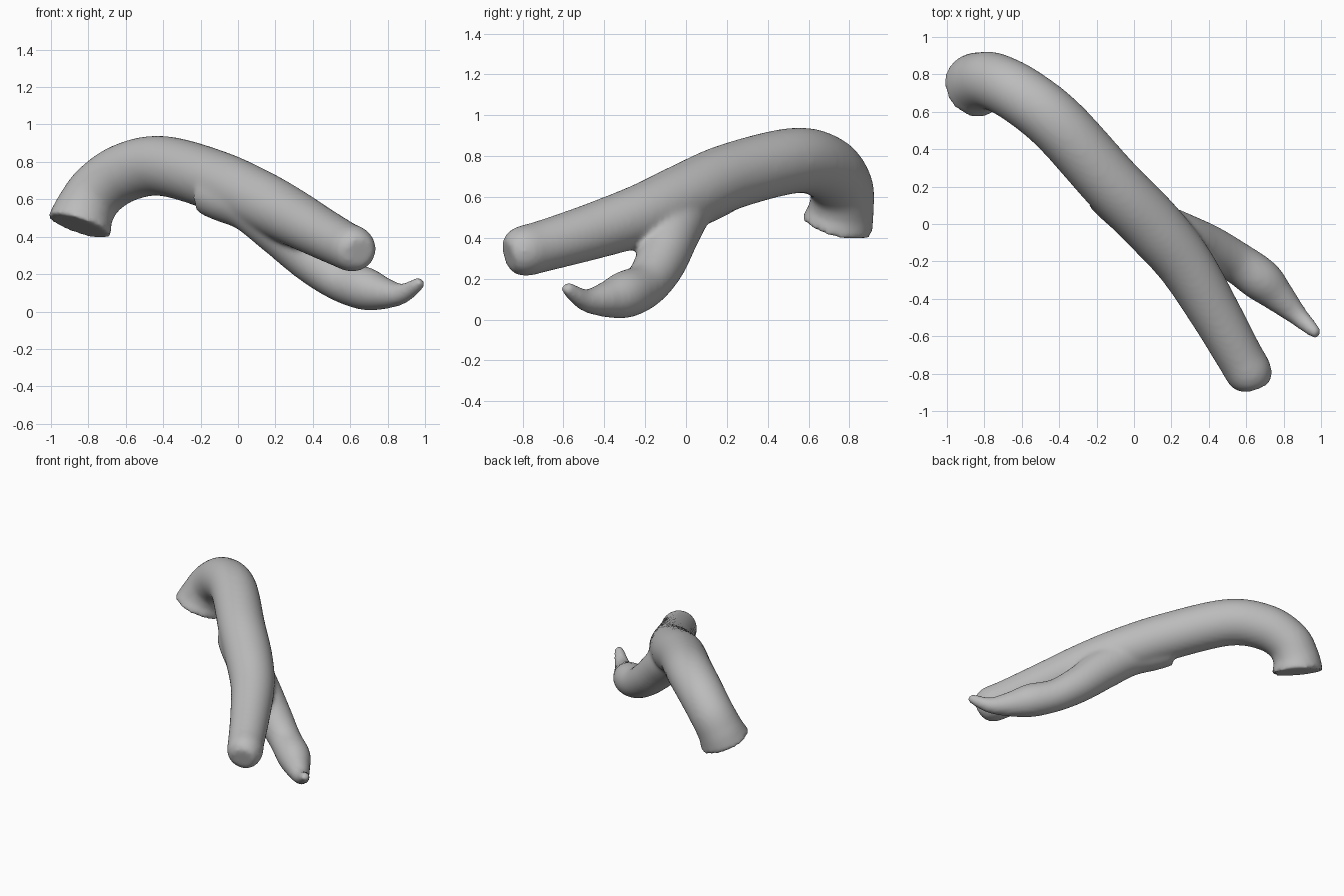
import bpy, bmesh, math
from mathutils import Vector

cube = bpy.data.objects.get("Cube")
if cube:
    bpy.data.objects.remove(cube, do_unlink=True)

SIDES = 32
STEPS = 8


def smooth_path(points):
    """Catmull-Rom interpolation of (x, y, z, radius) points."""
    p = [Vector(q) for q in points]
    p = [2 * p[0] - p[1]] + p + [2 * p[-1] - p[-2]]
    out = []
    for a, b, c, d in zip(p, p[1:], p[2:], p[3:]):
        for i in range(STEPS):
            t = i / STEPS
            out.append(0.5 * (2 * b + (c - a) * t + (2 * a - 5 * b + 4 * c - d) * t**2
                              + (3 * b - a - 3 * c + d) * t**3))
    return out + [p[-2]]


def add_limb(bm, points):
    """Sweep a closed round tube along the path."""
    path = smooth_path(points)
    centres = [q.to_3d() for q in path]
    rings, side = [], Vector((0.7, 0.7, 0))
    for i, q in enumerate(path):
        tangent = (centres[min(i + 1, len(path) - 1)] - centres[max(i - 1, 0)]).normalized()
        side = (side - tangent * side.dot(tangent)).normalized()
        up = tangent.cross(side)
        rings.append([bm.verts.new(centres[i] + q.w * (side * math.cos(a) + up * math.sin(a)))
                      for a in (2 * math.pi * k / SIDES for k in range(SIDES))])
    for r, s in zip(rings, rings[1:]):
        for k in range(SIDES):
            n = (k + 1) % SIDES
            bm.faces.new((r[k], r[n], s[n], s[k]))
    bm.faces.new(rings[0][::-1])
    bm.faces.new(rings[-1])


# Main limb: flared cut base, arch, long straight run and blunt end
main_limb = [
    (-.85, .74, .455, .178), (-.82, .76, .54, .16), (-.745, .76, .65, .155),
    (-.60, .685, .745, .158), (-.40, .525, .778, .161), (-.12, .215, .70, .163),
    (.10, -.01, .60, .163), (.27, -.21, .515, .152), (.43, -.47, .428, .137),
    (.56, -.70, .36, .126), (.615, -.795, .335, .124), (.64, -.845, .322, .105),
    (.65, -.872, .315, .075)]

# Side branch: starts as a ridge under the arch, swells and tapers to an upturned tip
side_branch = [
    (-.16, .18, .635, .12), (-.08, .11, .605, .125), (.06, .01, .56, .135),
    (.22, -.065, .44, .14), (.39, -.125, .28, .125),
    (.54, -.20, .17, .112), (.68, -.30, .122, .115), (.775, -.39, .098, .088),
    (.875, -.49, .095, .056), (.96, -.57, .145, .037), (.985, -.588, .168, .025)]

bm = bmesh.new()
add_limb(bm, main_limb)
add_limb(bm, side_branch)
bmesh.ops.recalc_face_normals(bm, faces=bm.faces)

mesh = bpy.data.meshes.new("branch")
bm.to_mesh(mesh)
bm.free()
branch = bpy.data.objects.new("branch", mesh)
bpy.context.collection.objects.link(branch)

# Fuse the parts into one soft skin
remesh = branch.modifiers.new("fuse", "REMESH")
remesh.mode = "VOXEL"
remesh.voxel_size = .016
remesh.use_smooth_shade = True
soften = branch.modifiers.new("soften", "SMOOTH")
soften.factor = .5
soften.iterations = 10

grey = bpy.data.materials.new("plain grey")
grey.use_nodes = True
colour = (.5, .5, .5, 1)
grey.diffuse_color = colour
grey.node_tree.nodes["Principled BSDF"].inputs["Base Color"].default_value = colour
mesh.materials.append(grey)
